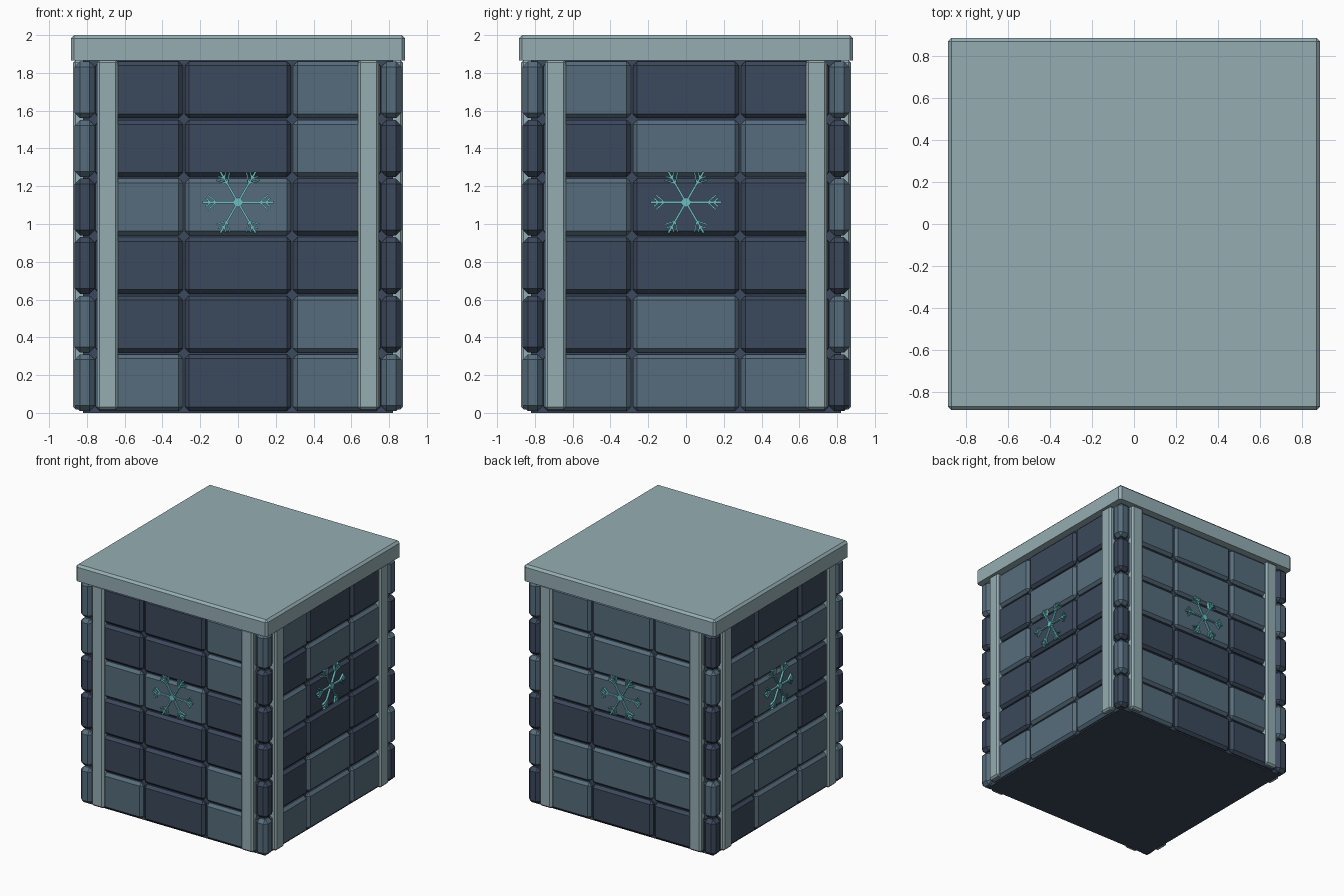
import bpy, bmesh, math
from mathutils import Matrix, Vector

cube = bpy.data.objects.get("Cube")
if cube:
    bpy.data.objects.remove(cube, do_unlink=True)


def material(name, rgb):
    m = bpy.data.materials.new(name)
    m.use_nodes = True
    color = (*rgb, 1)
    m.diffuse_color = color
    m.node_tree.nodes["Principled BSDF"].inputs["Base Color"].default_value = color
    return m


DARK = material("dark slate blue", (0.044, 0.066, 0.106))
LIGHT = material("light slate blue", (0.093, 0.152, 0.203))
PALE = material("pale grey teal", (0.30, 0.42, 0.45))
ICE = material("ice cyan", (0.15, 0.52, 0.55))


def finish(name, bm, mat, turn=0):
    """Turn the part about the vertical axis and make it an object."""
    bmesh.ops.rotate(bm, verts=bm.verts, cent=(0, 0, 0),
                     matrix=Matrix.Rotation(turn * math.pi / 2, 3, 'Z'))
    mesh = bpy.data.meshes.new(name)
    bm.to_mesh(mesh)
    bm.free()
    mesh.materials.append(mat)
    obj = bpy.data.objects.new(name, mesh)
    bpy.context.collection.objects.link(obj)
    return obj


def add_box(bm, lo, hi, matrix=Matrix()):
    lo, hi = Vector(lo), Vector(hi)
    place = Matrix.Translation((lo + hi) / 2) @ Matrix.Diagonal((*(hi - lo), 1))
    return bmesh.ops.create_cube(bm, size=1, matrix=matrix @ place)


def block(name, lo, hi, mat, bevel=0, turn=0, keep_bottom=False):
    bm = bmesh.new()
    add_box(bm, lo, hi)
    if bevel:
        edges = [e for e in bm.edges
                 if not (keep_bottom and all(v.co.z < lo[2] + 0.001 for v in e.verts))]
        bmesh.ops.bevel(bm, geom=edges, offset=bevel, segments=1,
                        profile=0.5, affect='EDGES')
    return finish(name, bm, mat, turn)


def snowflake(name, turn):
    bm = bmesh.new()
    centre = Matrix.Translation((0, 0, 1.115))

    def bar(length, width, matrix):
        add_box(bm, (0, -0.868, -width / 2), (length, -0.84, width / 2), matrix)

    for i in range(6):
        arm = centre @ Matrix.Rotation(i * math.pi / 3, 4, 'Y')
        bar(0.187, 0.011, arm)
        for root, length in ((0.115, 0.06), (0.145, 0.035)):
            for side in (-1, 1):
                tilt = Matrix.Rotation(side * math.radians(42), 4, 'Y')
                bar(length, 0.008, arm @ Matrix.Translation((root, 0, 0)) @ tilt)
    # round hub
    hub = centre @ Matrix.Translation((0, -0.857, 0)) @ Matrix.Rotation(math.pi / 2, 4, 'X')
    bmesh.ops.create_cone(bm, cap_ends=True, segments=12, radius1=0.025,
                          radius2=0.025, depth=0.034, matrix=hub)
    return finish(name, bm, ICE, turn)


# Shades of the panels, top row first, and of the corner column to their right
SIDES = {
    "front": ("DDL DDL LLD DDD DDL LDL", "LDDDDL"),
    "left": ("LDD DLL LDD DDD DLD LLL", "LDLDLD"),
    "back": ("LLL LLL LLD DDD LLL LDD", "DLDDLD"),
    "right": ("DDD LLL DLD DLD LLL DLL", "LLDDLL"),
}
SHADE = {"D": DARK, "L": LIGHT}
COLUMNS = ((-0.755, -0.292), (-0.281, 0.281), (0.292, 0.755))
PITCH, GAP = 0.31, 0.01

# Core and lid
block("core", (-0.82, -0.82, 0), (0.82, 0.82, 1.88), DARK)
block("lid", (-0.885, -0.885, 1.865), (0.885, 0.885, 2), PALE, 0.018, keep_bottom=True)

for turn, (side, (rows, corners)) in enumerate(SIDES.items()):
    for i, row in enumerate(rows.split()):
        z0 = 0.01 + (5 - i) * PITCH
        z1 = z0 + PITCH - GAP
        # Wall panels
        for j, (x0, x1) in enumerate(COLUMNS):
            block(f"{side}_panel_{i + 1}_{j + 1}", (x0, -0.852, z0), (x1, -0.76, z1),
                  SHADE[row[j]], 0.022, turn)
        # Corner stones
        block(f"{side}_corner_stone_{i + 1}", (0.758, -0.865, z0), (0.865, -0.758, z1),
              SHADE[corners[i]], 0.028, turn)
    # Upright trim strips
    for label, x in (("a", -0.69), ("b", 0.69)):
        block(f"{side}_trim_{label}", (x - 0.056, -0.873, 0.018), (x + 0.056, -0.80, 1.868),
              PALE, 0.014, turn)
    snowflake(f"{side}_snowflake", turn)
